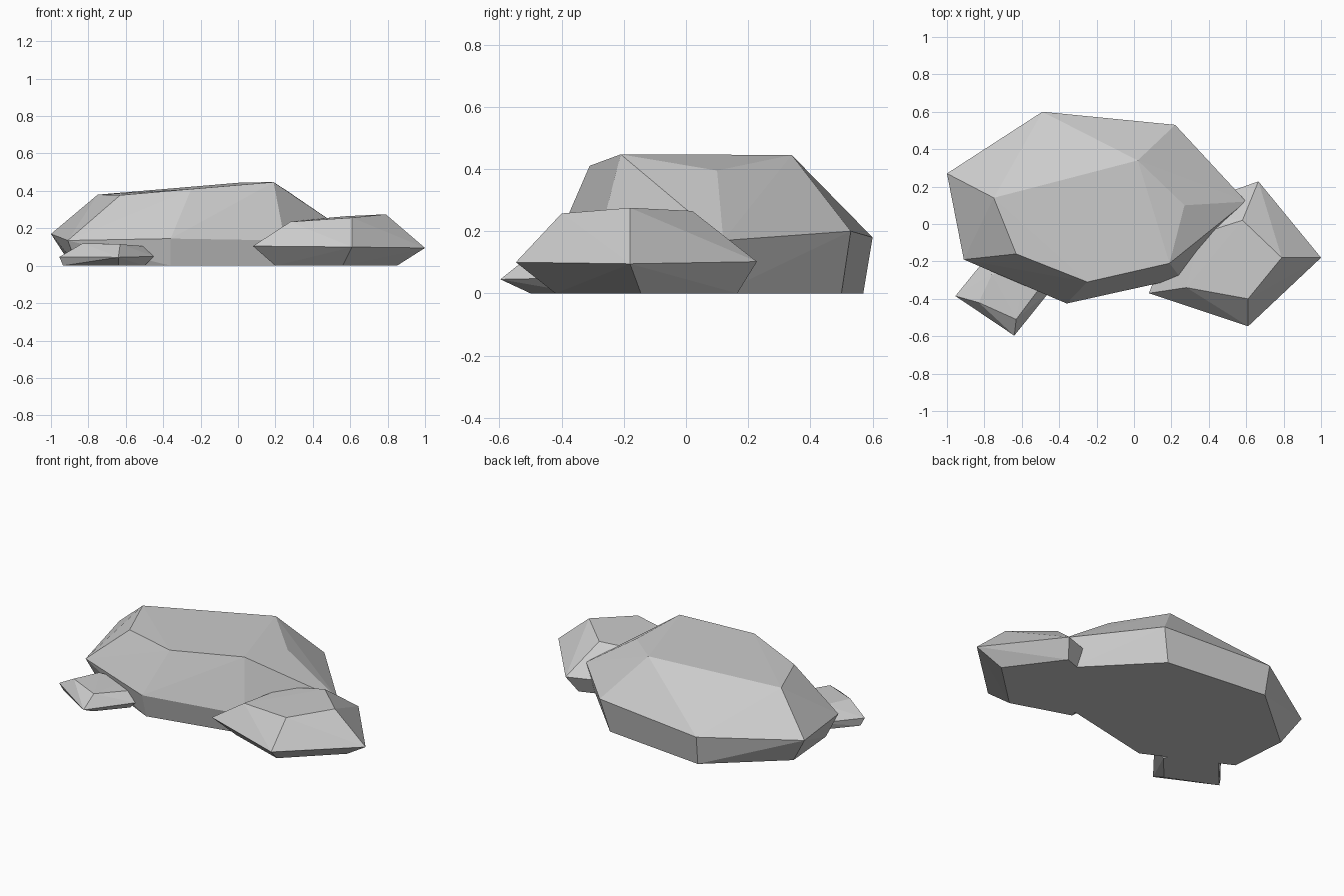
import bpy, bmesh

if "Cube" in bpy.data.objects:
    bpy.data.objects.remove(bpy.data.objects["Cube"])


def rock(name, bottom, girdle, crown):
    """Faceted boulder: convex skin over a ground ring, a widest ring and a top ring."""
    bm = bmesh.new()
    points = [(x, y, 0) for x, y in bottom] + girdle + crown
    for p in points:
        bm.verts.new(p)
    result = bmesh.ops.convex_hull(bm, input=bm.verts[:])
    loose = [v for v in bm.verts if not v.link_faces]
    bmesh.ops.delete(bm, geom=loose, context='VERTS')
    # merge coplanar triangles such as the flat underside
    bmesh.ops.dissolve_limit(bm, angle_limit=0.02, verts=bm.verts[:], edges=bm.edges[:])
    bmesh.ops.recalc_face_normals(bm, faces=bm.faces[:])
    mesh = bpy.data.meshes.new(name)
    bm.to_mesh(mesh)
    bm.free()
    obj = bpy.data.objects.new(name, mesh)
    bpy.context.collection.objects.link(obj)
    return obj


# Main boulder
rock("large_rock",
     bottom=[(-.89, .22), (-.48, .57), (.17, .50), (.55, .11),
             (.22, -.26), (-.36, -.385), (-.86, -.14)],
     girdle=[(-1, .27, .17), (-.49, .60, .18), (.22, .53, .20), (.60, .12, .17),
             (.25, -.29, .135), (-.36, -.425, .145), (-.91, -.19, .135)],
     crown=[(-.75, .14, .38), (.02, .34, .445), (.27, .10, .395),
            (.19, -.21, .447), (-.25, -.31, .41), (-.63, -.16, .377)])

# Medium boulder at the right
rock("medium_rock",
     bottom=[(.20, -.30), (.56, -.42), (.85, -.145), (.62, .165), (.30, .05)],
     girdle=[(.08, -.37, .105), (.61, -.547, .10), (1, -.18, .095),
             (.665, .228, .102), (.25, .08, .105)],
     crown=[(.28, -.34, .235), (.61, -.40, .257), (.79, -.18, .275),
            (.58, .02, .265), (.36, -.05, .245)])

# Small stone at the front left
rock("small_rock",
     bottom=[(-.935, -.37), (-.64, -.50), (-.50, -.34), (-.56, -.20), (-.77, -.18)],
     girdle=[(-.955, -.385, .047), (-.64, -.597, .045), (-.45, -.36, .05),
             (-.53, -.18, .05), (-.78, -.17, .05)],
     crown=[(-.83, -.42, .12), (-.63, -.51, .115), (-.51, -.35, .105),
            (-.58, -.25, .11), (-.76, -.27, .12)])
